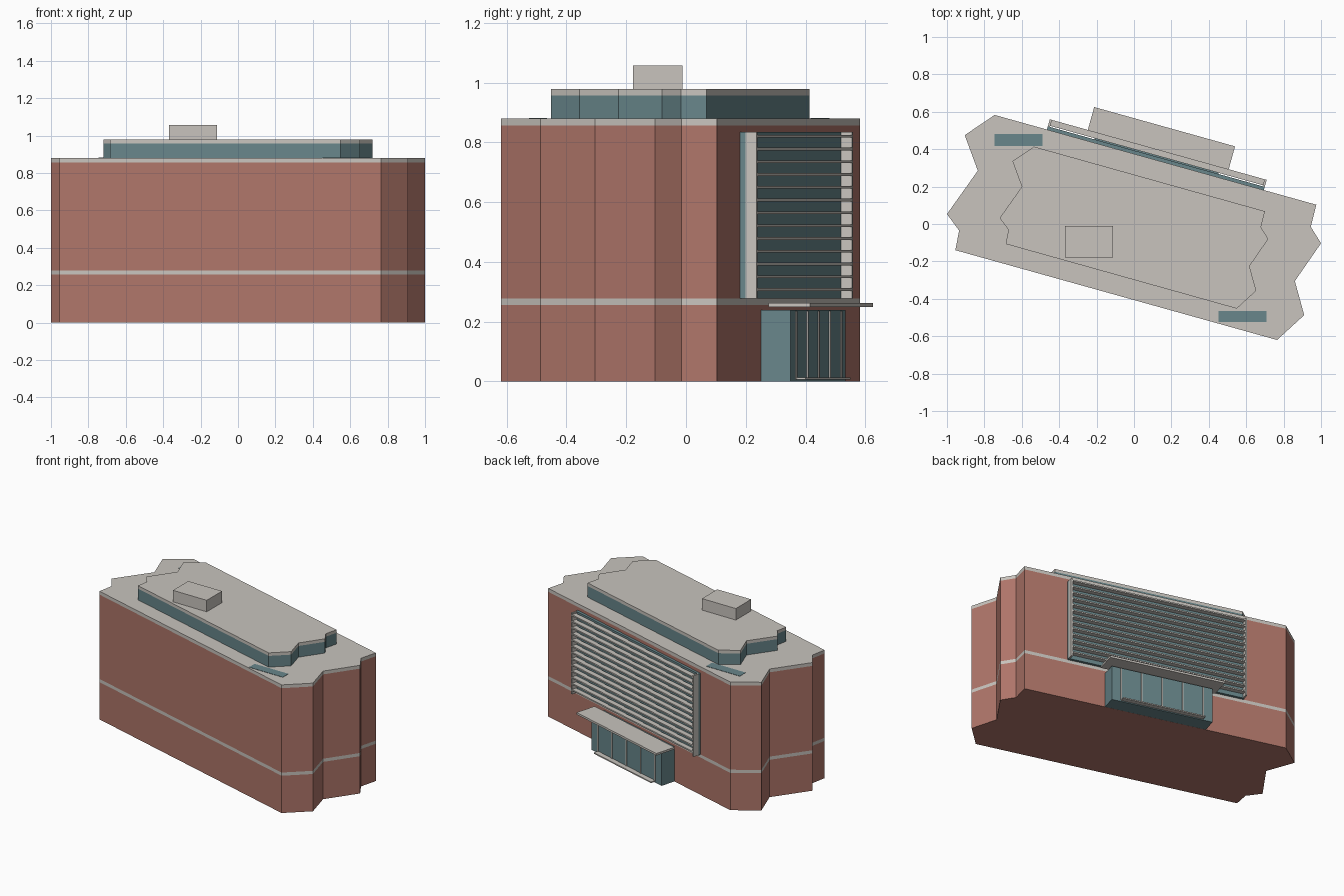
import bpy, bmesh, math
from mathutils import Matrix, Vector

if "Cube" in bpy.data.objects:
    bpy.data.objects.remove(bpy.data.objects["Cube"])


def material(name, rgb):
    m = bpy.data.materials.new(name)
    m.diffuse_color = (*rgb, 1)
    m.use_nodes = True
    m.node_tree.nodes["Principled BSDF"].inputs["Base Color"].default_value = m.diffuse_color
    return m


BRICK = material("brick", (0.43, 0.18, 0.143))
STONE = material("pale_stone", (0.58, 0.55, 0.51))
GLASS = material("teal_glass", (0.138, 0.238, 0.256))


def make_object(name, bm, mats):
    me = bpy.data.meshes.new(name)
    bm.to_mesh(me)
    bm.free()
    for m in mats:
        me.materials.append(m)
    ob = bpy.data.objects.new(name, me)
    bpy.context.collection.objects.link(ob)
    return ob


def tower(name, outline, levels, mats, bands):
    """Stacked prism: one ring per level, one material index per storey band."""
    bm = bmesh.new()
    rings = [[bm.verts.new((x, y, z)) for x, y in outline] for z in levels]
    n = len(outline)
    for k, idx in enumerate(bands):
        lo, hi = rings[k], rings[k + 1]
        for i in range(n):
            j = (i + 1) % n
            bm.faces.new((lo[i], lo[j], hi[j], hi[i])).material_index = idx
    bm.faces.new(rings[0][::-1]).material_index = bands[0]
    bm.faces.new(rings[-1]).material_index = bands[-1]
    return make_object(name, bm, mats)


def add_box(bm, a, b):
    """Box between two opposite corners."""
    a, b = Vector(a), Vector(b)
    size = Matrix.Diagonal((*(b - a), 1))
    bmesh.ops.create_cube(bm, size=1, matrix=Matrix.Translation((a + b) / 2) @ size)


def boxes(name, mat, corners, turn=0.0):
    bm = bmesh.new()
    for a, b in corners:
        add_box(bm, a, b)
    ob = make_object(name, bm, [mat])
    ob.rotation_euler.z = turn
    return ob


# Main block: notched plan, brick storeys with a stone belt and parapet
PLAN = [(-0.955, -0.14), (0.765, -0.62), (0.91, -0.487), (0.86, -0.305),
        (1.0, -0.103), (0.945, -0.015), (0.975, 0.103), (-0.745, 0.583),
        (-0.905, 0.475), (-0.835, 0.285), (-1.0, 0.053), (-0.935, -0.035)]
tower("main_block", PLAN, [0, 0.256, 0.278, 0.857, 0.88],
      [BRICK, STONE], [0, 1, 0, 1])

# Glazed penthouse with a stone roof slab, plan is a smaller copy
SMALL = [(x * 0.718, y * 0.72 - 0.006) for x, y in PLAN]
tower("penthouse", SMALL, [0.88, 0.957, 0.978], [GLASS, STONE], [0, 1])

# Rooftop plant room and skylight strips
boxes("plant_room", STONE, [((-0.37, -0.178, 0.978), (-0.113, -0.012, 1.057))])
boxes("skylights", GLASS, [((-0.745, 0.417, 0.879), (-0.49, 0.48, 0.882)),
                           ((0.452, -0.525, 0.879), (0.708, -0.465, 0.882))])

# Rear facade parts are built along local x, then turned to follow the wall
TURN = math.atan2(-0.48, 1.72)
MID, WALL = 0.018, 0.362
L, R = MID - 0.602, MID + 0.602

boxes("curtain_wall", GLASS, [((L, WALL - 0.002, 0.278), (R, 0.379, 0.835))], TURN)
boxes("side_fins", STONE, [((L, 0.379, 0.278), (L + 0.012, 0.418, 0.835)),
                           ((R - 0.012, 0.379, 0.278), (R, 0.418, 0.835))], TURN)
boxes("louvre_slats", STONE,
      [((L + 0.012, 0.385, 0.303 + 0.0428 * i), (R - 0.012, 0.418, 0.312 + 0.0428 * i))
       for i in range(13)], TURN)

# Entrance: glass vestibule, mullions, threshold bar and canopy
boxes("vestibule", GLASS,
      [((MID - 0.344, WALL, 0), (MID + 0.344, 0.464, 0.24))], TURN)
boxes("mullions", STONE,
      [((MID + 0.14 * k - 0.004, 0.462, 0.01), (MID + 0.14 * k + 0.004, 0.469, 0.236))
       for k in range(-2, 3)], TURN)
boxes("threshold", STONE,
      [((MID - 0.28, 0.464, 0.006), (MID + 0.28, 0.498, 0.014))], TURN)
boxes("canopy", STONE,
      [((MID - 0.391, 0.40, 0.249), (MID + 0.391, 0.545, 0.263))], TURN)
